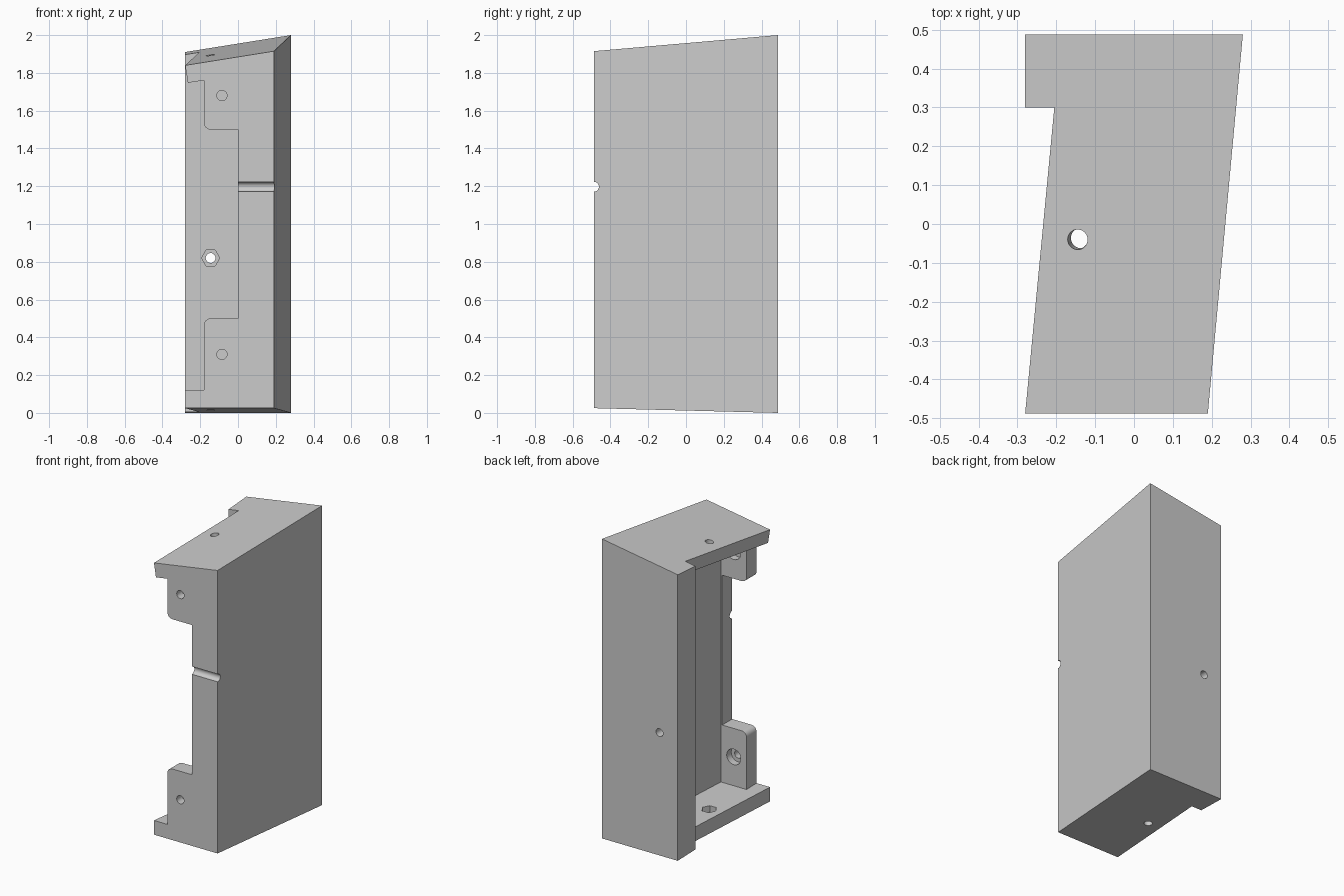
import bpy, bmesh, math
from mathutils import Vector

if "Cube" in bpy.data.objects:
    bpy.data.objects.remove(bpy.data.objects["Cube"])

# Sloping reference surfaces shared by all parts
def top(x, y):
    return 2.0 + 0.16 * (x - 0.28) + 0.0724 * (y - 0.487)

def base(x, y):
    return 0.0125 * (1 - y / 0.487)

def left_edge(y):
    return -0.28 + 0.0953 * (y + 0.487)

def inner_wall(y):
    return 0.0924 * (y + 0.487)

PLATE = 0.095
BACK_IN, FRONT_IN = 0.30, -0.382

def loft(name, a, b):
    """Closed solid between two loops of the same length."""
    bm = bmesh.new()
    va = [bm.verts.new(p) for p in a]
    vb = [bm.verts.new(p) for p in b]
    n = len(va)
    bm.faces.new(va)
    bm.faces.new(vb[::-1])
    for i in range(n):
        j = (i + 1) % n
        bm.faces.new((va[i], vb[i], vb[j], va[j]))
    bmesh.ops.recalc_face_normals(bm, faces=bm.faces)
    me = bpy.data.meshes.new(name)
    bm.to_mesh(me)
    bm.free()
    ob = bpy.data.objects.new(name, me)
    bpy.context.collection.objects.link(ob)
    return ob

def prism(name, outline, low, high):
    return loft(name, [(x, y, low(x, y)) for x, y in outline],
                [(x, y, high(x, y)) for x, y in outline])

def rod(name, p, q, r, sides=32):
    p, q = Vector(p), Vector(q)
    rot = (q - p).to_track_quat('Z', 'Y')
    ring = [rot @ Vector((r * math.cos(2 * math.pi * i / sides),
                          r * math.sin(2 * math.pi * i / sides), 0)) for i in range(sides)]
    return loft(name, [p + v for v in ring], [q + v for v in ring])

# Outer body with sloped top, base and side
body = prism("housing", [(-0.28, 0.487), (-0.28, BACK_IN), (left_edge(BACK_IN), BACK_IN),
                         (-0.28, -0.487), (0.19, -0.487), (0.28, 0.487)], base, top)

def cut(cutter):
    cutter.hide_render = True
    m = body.modifiers.new("cut", 'BOOLEAN')
    m.operation = 'DIFFERENCE'
    m.solver = 'EXACT'
    m.object = cutter
    bpy.context.view_layer.objects.active = body
    bpy.ops.object.modifier_apply(modifier=m.name)
    bpy.data.objects.remove(cutter, do_unlink=True)

# Main cavity, open to the left
cut(prism("cavity", [(-0.5, BACK_IN), (-0.5, FRONT_IN),
                     (inner_wall(FRONT_IN), FRONT_IN), (inner_wall(BACK_IN), BACK_IN)],
          lambda x, y: base(x, y) + PLATE, lambda x, y: top(x, y) - PLATE))

# Front opening that leaves two rounded mounting tabs
R = 0.035
def corner(z, s):
    return [(-0.18 + R * (1 - math.cos(t)), z + s * R * (math.sin(t) - 1))
            for t in [math.pi / 2 * i / 6 for i in range(7)]]

def front_z(x, y):
    return top(x, y) - PLATE

profile = ([(-0.5, 0), (-0.18, 0)] + corner(0.5, 1) + [(0, 0.5), (0, 1.5)]
           + corner(1.5, -1)[::-1] + [(-0.18, 2), (-0.5, 2)])
def opening_loop(y):
    return [(x, y, max(base(x, y) + PLATE, min(z, front_z(x, y)))) for x, z in profile]
cut(loft("front_opening", opening_loop(-0.6), opening_loop(-0.37)))

# Undercut left edge of the top plate
def edge_loop(y):
    x = left_edge(y)
    z = top(x, y)
    return [(x - 0.1, y, z - 0.13), (x - 0.1, y, z + 0.05),
            (x - 0.008, y, z + 0.05), (x + 0.0208, y, z - 0.13)]
cut(loft("top_edge", edge_loop(-0.6), edge_loop(BACK_IN)))

# Cable groove across the front
cut(rod("groove", (-0.1, -0.487, 1.197), (0.4, -0.487, 1.197), 0.026))

# Tab screw holes with counterbores on the inside
for z in (0.31, 1.68):
    cut(rod("tab_hole", (-0.085, -0.6, z), (-0.085, -0.3, z), 0.027))
    cut(rod("tab_bore", (-0.085, -0.43, z), (-0.085, -0.3, z), 0.052))

# Back, base and top bolt holes with hexagonal nut pockets on the inside
def bolt(p, axis, thick):
    p, axis = Vector(p), Vector(axis).normalized()
    cut(rod("bolt_hole", p - axis * 0.1, p + axis * (thick + 0.1), 0.026))
    cut(rod("nut_pocket", p + axis * thick * 0.55, p + axis * (thick + 0.05), 0.048, 6))

bolt((-0.145, 0.487, 0.82), (0, -1, 0), 0.187)
bolt((-0.145, -0.04, base(0, -0.04)), (0, 0.0257, 1), PLATE)
bolt((-0.145, -0.04, top(-0.145, -0.04)), (0.16, 0.0724, -1), PLATE)

body.select_set(True)
bpy.ops.object.shade_smooth_by_angle(angle=math.radians(30))
